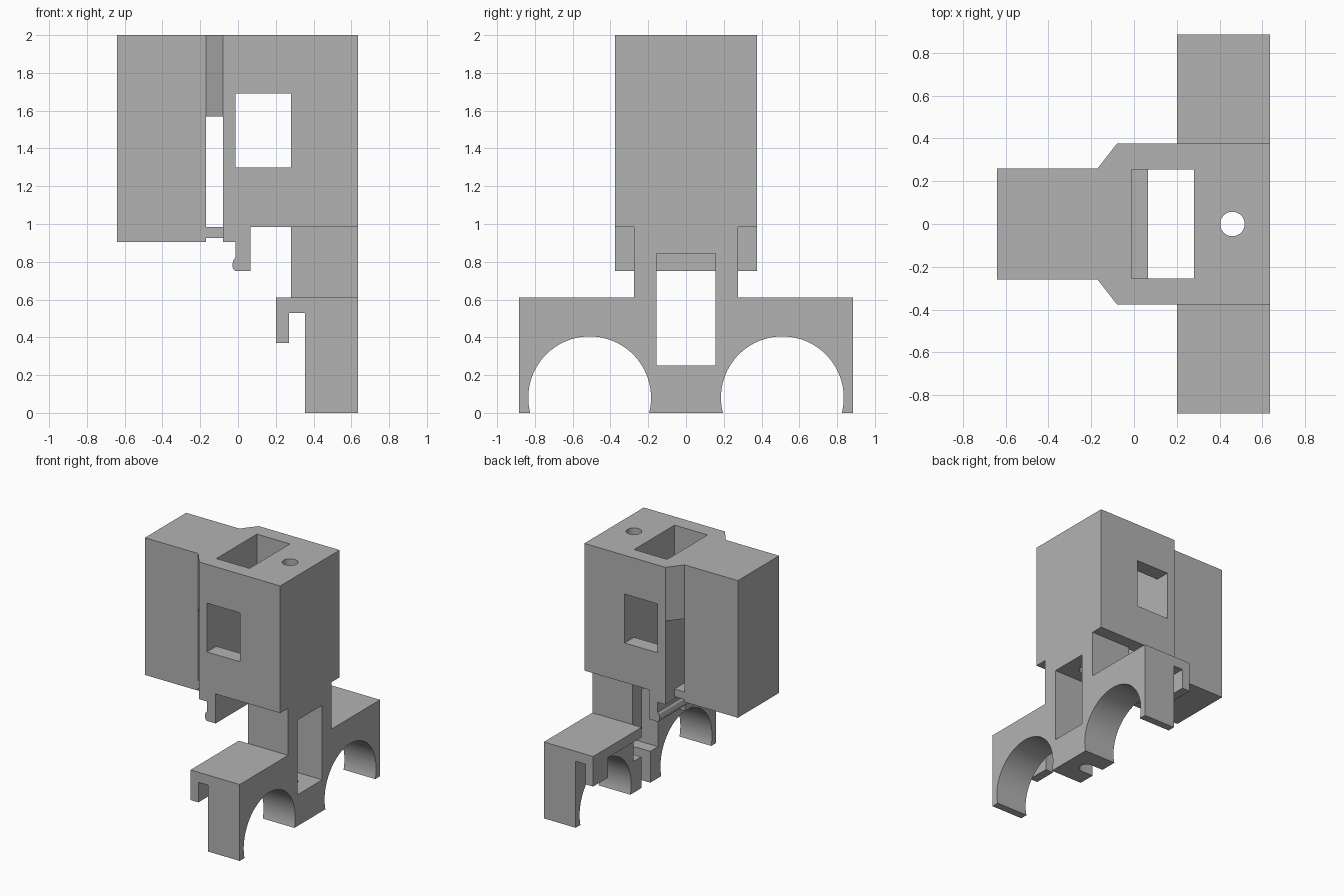
import bpy, bmesh, math
from mathutils import Vector

cube = bpy.data.objects.get("Cube")
if cube:
    bpy.data.objects.remove(cube, do_unlink=True)

grey = bpy.data.materials.new("plain_grey")
grey.use_nodes = True
GREY = (0.45, 0.45, 0.45, 1)
grey.diffuse_color = GREY
grey.node_tree.nodes["Principled BSDF"].inputs["Base Color"].default_value = GREY


def prism(name, profile, axis, lo, hi):
    """Extrude a 2D profile along an axis; profile uses the other two axes in order."""
    bm = bmesh.new()

    def place(p, d):
        a, b = p
        return {"x": (d, a, b), "y": (a, d, b), "z": (a, b, d)}[axis]

    face = bm.faces.new([bm.verts.new(place(p, lo)) for p in profile])
    out = bmesh.ops.extrude_face_region(bm, geom=[face])
    verts = [g for g in out["geom"] if isinstance(g, bmesh.types.BMVert)]
    bmesh.ops.translate(bm, verts=verts, vec=Vector(place((0, 0), hi - lo)))
    bmesh.ops.recalc_face_normals(bm, faces=bm.faces)
    mesh = bpy.data.meshes.new(name)
    bm.to_mesh(mesh)
    bm.free()
    obj = bpy.data.objects.new(name, mesh)
    obj.data.materials.append(grey)
    bpy.context.scene.collection.objects.link(obj)
    return obj


def box(name, x, y, z):
    profile = [(x[0], y[0]), (x[1], y[0]), (x[1], y[1]), (x[0], y[1])]
    return prism(name, profile, "z", *z)


def rod(name, centre, radius, axis, lo, hi, sides):
    turns = [2 * math.pi * i / sides for i in range(sides)]
    profile = [(centre[0] + radius * math.cos(t), centre[1] + radius * math.sin(t))
               for t in turns]
    return prism(name, profile, axis, lo, hi)


def activate(obj):
    bpy.ops.object.select_all(action="DESELECT")
    obj.select_set(True)
    bpy.context.view_layer.objects.active = obj


def combine(target, tool, operation):
    mod = target.modifiers.new("combine", "BOOLEAN")
    mod.operation, mod.solver, mod.object = operation, "EXACT", tool
    activate(target)
    bpy.ops.object.modifier_apply(modifier=mod.name)
    bpy.data.objects.remove(tool, do_unlink=True)


def cut(target, tool):
    combine(target, tool, "DIFFERENCE")


def join(target, tool):
    combine(target, tool, "UNION")


# Upper housing: wide body, tapered neck and narrow side block
half = [(-0.64, 0.26), (-0.17, 0.26), (-0.08, 0.375), (0.635, 0.375)]
outline = half + [(x, -y) for x, y in reversed(half)]
housing = prism("upper_housing", outline, "z", 0.905, 2)
cut(housing, box("gap", (-0.17, -0.08), (-1, 1), (0.5, 1.57)))
cut(housing, box("underside", (-0.012, 1), (-1, 1), (0.5, 0.985)))
cut(housing, box("shaft", (-0.012, 0.28), (-0.255, 0.255), (0.5, 2.5)))
cut(housing, box("window", (-0.012, 0.28), (-1, 1), (1.3, 1.69)))
cut(housing, rod("screw_hole", (0.46, 0), 0.057, "z", 0.5, 2.5, 48))

# Low bridge across the gap, and the latch lip
join(housing, box("bridge", (-0.2, -0.05), (-0.26, 0.26), (0.925, 0.985)))
latch = [(-0.05, 0.92), (-0.05, 0.985), (0.065, 0.985), (0.065, 0.75), (-0.015, 0.75),
         (-0.027, 0.765), (-0.03, 0.785), (-0.024, 0.81), (-0.012, 0.825), (-0.012, 0.92)]
join(housing, prism("latch", latch, "y", -0.375, 0.375))

# Lower saddle: base, column, and overhanging plates with end lips
saddle = box("saddle_mount", (0.355, 0.635), (-0.885, 0.885), (0, 0.61))
join(saddle, box("column", (0.28, 0.635), (-0.275, 0.275), (0.53, 0.985)))
for s in (-1, 1):
    join(saddle, box("plate", (0.2, 0.4), sorted((s * 0.275, s * 0.885)), (0.53, 0.61)))
    join(saddle, box("end_lip", (0.2, 0.27), sorted((s * 0.7, s * 0.885)), (0.37, 0.57)))

# Arches, centre opening, and screw hole with open slot
for s in (-1, 1):
    cut(saddle, rod("arch", (s * 0.51, 0.08), 0.325, "x", 0, 1, 80))
cut(saddle, box("opening", (0, 1), (-0.155, 0.155), (0.25, 0.845)))
cut(saddle, rod("screw_hole", (0.46, 0), 0.057, "z", -0.5, 1.5, 48))
cut(saddle, box("slot", (0.1, 0.46), (-0.057, 0.057), (-0.5, 0.3)))

# Smooth only the curved surfaces
for obj in (housing, saddle):
    activate(obj)
    bpy.ops.object.shade_smooth_by_angle(angle=math.radians(20))
